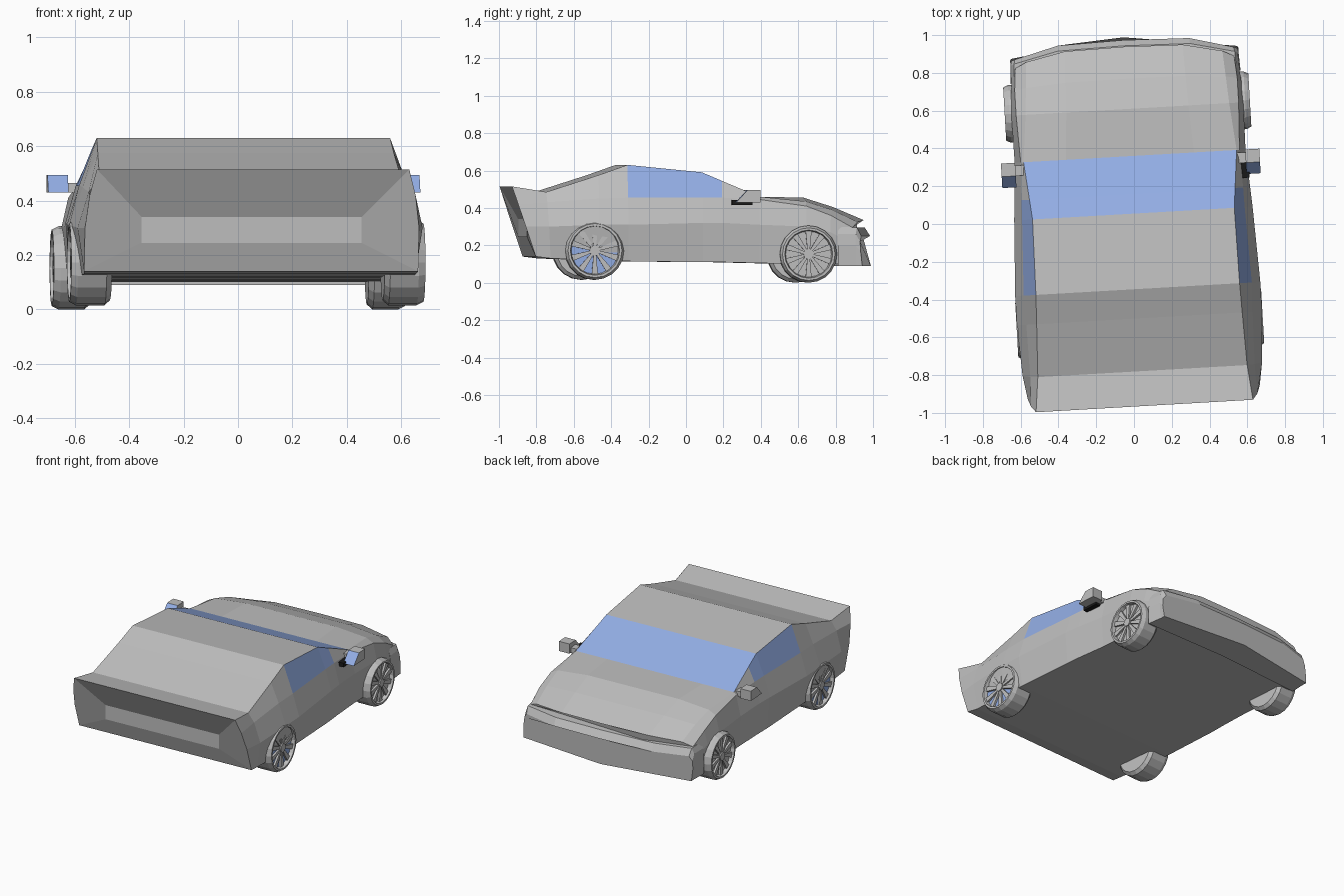
import bpy, bmesh, math
from mathutils import Matrix

if "Cube" in bpy.data.objects:
    bpy.data.objects.remove(bpy.data.objects["Cube"])

TURN = Matrix.Rotation(math.radians(3.3), 4, 'Z')   # whole car sits slightly turned


def material(name, col):
    m = bpy.data.materials.new(name)
    m.diffuse_color = (*col, 1)
    m.use_nodes = True
    m.node_tree.nodes["Principled BSDF"].inputs["Base Color"].default_value = m.diffuse_color
    return m


GREY = material("grey_body", (0.52, 0.52, 0.52))
BLUE = material("blue_glass", (0.29, 0.42, 0.78))
BLACK = material("black_trim", (0.01, 0.01, 0.01))


def finish(name, bm, mats=(GREY, BLUE)):
    bmesh.ops.recalc_face_normals(bm, faces=bm.faces)
    me = bpy.data.meshes.new(name)
    bm.to_mesh(me)
    bm.free()
    me.transform(TURN)
    for m in mats:
        me.materials.append(m)
    ob = bpy.data.objects.new(name, me)
    bpy.context.collection.objects.link(ob)
    return ob


def ring(bm, ytop, ybot, zt, wt, drop, zbelt, wbelt, zmid, wmid, zbot, wbot, sweep=0):
    """Closed 12-point cross-section, ends swept back toward the sides."""
    half = [(0, zt), (wt * .6, zt), (wt, zt - drop), (wbelt, zbelt),
            (wmid, zmid), (wbot, zbot), (0, zbot)]
    pts = half + [(-x, z) for x, z in half[5:0:-1]]
    out = []
    for x, z in pts:
        t = (zt - z) / (zt - zbot)
        y = ytop + (ybot - ytop) * t - sweep * (abs(x) / .6) ** 4
        out.append(bm.verts.new((x, y, z)))
    return out


def loft(bm, rings, glass=lambda i, k: False):
    for i, (a, b) in enumerate(zip(rings, rings[1:])):
        for k in range(12):
            j = (k + 1) % 12
            f = bm.faces.new((a[k], a[j], b[j], b[k]))
            f.material_index = int(glass(i, k))


# Body shell, rear to nose
bm = bmesh.new()
stations = [
    (-.965, -.84, .515, .575, 0, .42, .600, .30, .615, .14, .615),
    (-.78, -.76, .485, .555, 0, .43, .595, .30, .635, .13, .610),
    (-.50, -.50, .575, .545, 0, .45, .600, .31, .650, .12, .620),
    (-.345, -.345, .63, .540, 0, .455, .605, .31, .650, .115, .620),
    (.055, .055, .59, .535, 0, .455, .590, .32, .632, .11, .615),
    (.16, .16, .545, .545, 0, .455, .588, .32, .625, .11, .610),
    (.36, .36, .46, .565, 0, .445, .580, .31, .612, .105, .600),
    (.61, .61, .455, .540, .02, .41, .590, .30, .615, .10, .600),
    (.77, .77, .405, .530, .015, .36, .590, .27, .610, .10, .600, .03),
    (.94, .92, .335, .520, .01, .295, .580, .22, .595, .10, .590, .09),
]
rings = [ring(bm, *s) for s in stations]


def body_glass(i, k):
    side = k in (2, 9) and i in (3, 4)
    screen = k in (0, 1, 10, 11) and i in (4, 5)
    return side or screen


loft(bm, rings, body_glass)
bm.faces.new(rings[-1])
# Recessed rear panel joined to the tail outline
r = rings[0]
tr, br, bl, tl = [bm.verts.new((x, -.875, z)) for x, z in
                  ((.405, .34), (.405, .245), (-.405, .245), (-.405, .34))]
bm.faces.new((tr, br, bl, tl))
bm.faces.new((r[10], r[11], r[0], r[1], r[2], tr, tl))
bm.faces.new((r[2], r[3], r[4], r[5], br, tr))
bm.faces.new((r[5], r[6], r[7], bl, br))
bm.faces.new((r[7], r[8], r[9], r[10], tl, bl))
finish("body", bm)

# Front bumper stepping out below the bonnet lip
bm = bmesh.new()
rings = [ring(bm, *s) for s in (
    (.80, .80, .30, .59, 0, .26, .605, .2, .61, .09, .61, .02),
    (.945, .945, .295, .585, 0, .26, .60, .2, .605, .09, .60, .07),
    (.975, .99, .25, .58, 0, .22, .60, .17, .605, .09, .60, .08))]
loft(bm, rings)
bm.faces.new(rings[0])
bm.faces.new(rings[-1])
finish("front_bumper", bm)


def wheel(name, side, y, z, rad, width, outer, disc_mat):
    """Lathed tyre and dished disc, with ten spokes and a hub."""
    bm = bmesh.new()
    n = 20
    x0, x1 = outer - width, outer
    prof = [(rad * .88, x0), (rad, x0 + .02), (rad, x1 - .025), (rad * .92, x1),
            (rad * .84, x1), (rad * .80, x1 - .025)]
    loops = [[bm.verts.new((side * x, y + q * math.cos(2 * math.pi * k / n),
                            z + q * math.sin(2 * math.pi * k / n))) for k in range(n)]
             for q, x in prof]
    for a, b in zip(loops, loops[1:]):
        for k in range(n):
            j = (k + 1) % n
            bm.faces.new((a[k], a[j], b[j], b[k]))
    bm.faces.new(loops[0])
    bm.faces.new(loops[-1]).material_index = disc_mat

    def prism(pts, xa, xb):
        a = [bm.verts.new((side * xa, y + p, z + q)) for p, q in pts]
        b = [bm.verts.new((side * xb, y + p, z + q)) for p, q in pts]
        bm.faces.new(a)
        bm.faces.new(b)
        for k in range(len(pts)):
            j = (k + 1) % len(pts)
            bm.faces.new((a[k], a[j], b[j], b[k]))

    def polar(q, t):
        return q * math.cos(t), q * math.sin(t)

    for s in range(10):
        t = 2 * math.pi * (s + .5) / 10
        prism([polar(rad * .15, t - .3), polar(rad * .81, t - .13),
               polar(rad * .81, t + .13), polar(rad * .15, t + .3)], x1 - .026, x1 - .012)
    prism([polar(rad * .18, 2 * math.pi * k / 10) for k in range(10)], x1 - .026, x1 - .004)
    finish(name, bm)


def box(bm, x0, x1, y0, y1, z0, z1, lean=0, back_mat=0):
    """Box whose back face (-y) can lean forward and take another material."""
    v = [bm.verts.new(p) for p in (
        (x0, y0, z0), (x1, y0, z0), (x1, y1, z0), (x0, y1, z0),
        (x0, y0 + lean, z1), (x1, y0 + lean, z1), (x1, y1, z1), (x0, y1, z1))]
    for f in ((0, 1, 2, 3), (4, 5, 6, 7), (1, 2, 6, 5), (2, 3, 7, 6), (3, 0, 4, 7)):
        bm.faces.new([v[i] for i in f])
    bm.faces.new((v[0], v[1], v[5], v[4])).material_index = back_mat


for side, label in ((1, "right"), (-1, "left")):
    wheel("front_wheel_" + label, side, .62, .153, .153, .14, .65, 0)
    wheel("rear_wheel_" + label, side, -.525, .172, .157, .15, .652, 1)
    # Door mirror with blue glass facing back
    bm = bmesh.new()
    box(bm, side * .61, side * .685, .23, .36, .43, .495, .06, 1)
    box(bm, side * .565, side * .615, .29, .345, .43, .465)
    finish("door_mirror_" + label, bm)

# Dark mirror mount on the right door
bm = bmesh.new()
box(bm, .575, .625, .21, .32, .415, .442)
finish("mirror_mount", bm, (BLACK,))
